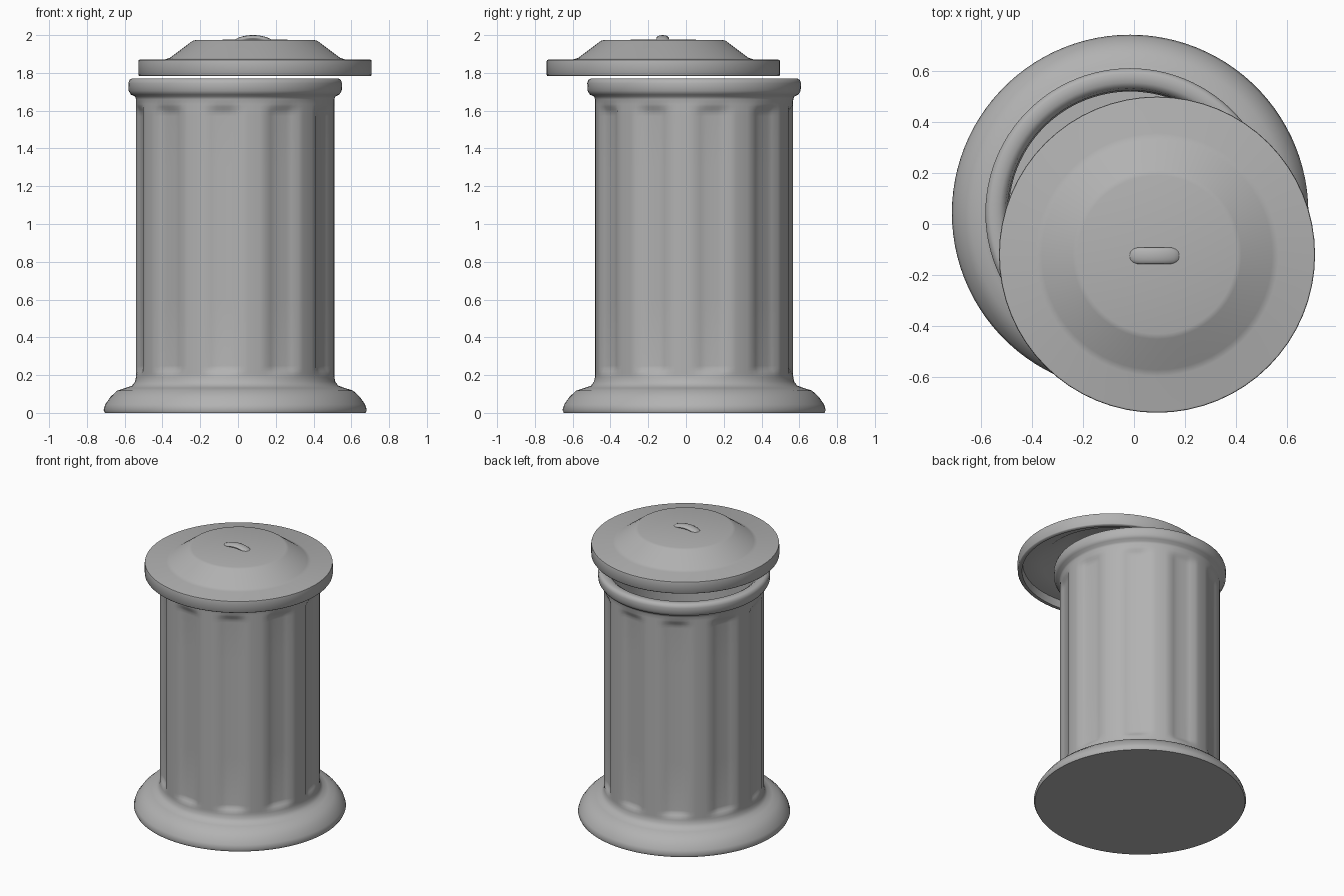
import bpy, bmesh
from math import sin, cos, pi, radians

if "Cube" in bpy.data.objects:
    bpy.data.objects.remove(bpy.data.objects["Cube"])

BODY = (-0.015, 0.043)   # axis of the can
LID = (0.09, -0.12)      # axis of the lid, pushed aside

grey = bpy.data.materials.new("dark_grey")
grey.diffuse_color = (0.445, 0.445, 0.445, 1)
grey.use_nodes = True
grey.node_tree.nodes["Principled BSDF"].inputs["Base Color"].default_value = grey.diffuse_color


def smooth(a, b, t):
    t = max(0.0, min(1.0, (t - a) / (b - a)))
    return t * t * (3 - 2 * t)


def finish(ob, angle=40):
    ob.data.materials.clear()
    ob.data.materials.append(grey)
    bpy.ops.object.select_all(action='DESELECT')
    ob.select_set(True)
    bpy.context.view_layer.objects.active = ob
    bpy.ops.object.shade_smooth_by_angle(angle=radians(angle))


def revolve(name, profile, centre, segs, radius_fn=None, angle=40):
    """Spin (r, z) points; r = 0 points close to a pole."""
    bm = bmesh.new()
    rings = []
    for i, (r, z) in enumerate(profile):
        if r == 0:
            rings.append([bm.verts.new((*centre, z))] * segs)
            continue
        ring = []
        for k in range(segs):
            a = 2 * pi * k / segs
            rr = radius_fn(i, r, z, a) if radius_fn else r
            ring.append(bm.verts.new((centre[0] + rr * sin(a), centre[1] - rr * cos(a), z)))
        rings.append(ring)
    for lo, hi in zip(rings, rings[1:]):
        for k in range(segs):
            n = (k + 1) % segs
            bm.faces.new(list(dict.fromkeys((lo[k], lo[n], hi[n], hi[k]))))
    bmesh.ops.recalc_face_normals(bm, faces=bm.faces)
    mesh = bpy.data.meshes.new(name)
    bm.to_mesh(mesh)
    bm.free()
    ob = bpy.data.objects.new(name, mesh)
    bpy.context.collection.objects.link(ob)
    finish(ob, angle)
    return ob


# Can: flared foot, fluted wall, rolled rim, hollow inside
foot = [(0, 0), (0.69, 0), (0.697, 0.015), (0.688, 0.045), (0.66, 0.085), (0.624, 0.118),
        (0.58, 0.132), (0.546, 0.144), (0.53, 0.165)]
wall = [(0.525, z) for z in (0.19, 0.205, 0.22, 0.235, 0.25, 0.6, 1.0, 1.3, 1.57, 1.59, 1.605, 1.62, 1.635, 1.66)]
rim = [(0.53, 1.675), (0.552, 1.685), (0.564, 1.705), (0.566, 1.745), (0.56, 1.763), (0.545, 1.771),
       (0.51, 1.77), (0.488, 1.755), (0.48, 1.72)]
inside = [(0.475, 1.6), (0.475, 0.14), (0, 0.14)]


def flute(i, r, z, a):
    if not len(foot) <= i < len(foot) + len(wall):
        return r
    d = abs((a - radians(-7) + pi / 10) % (pi / 5) - pi / 10)
    across = 1 - smooth(radians(5), radians(11), d)
    along = smooth(0.195, 0.245, z) * (1 - smooth(1.58, 1.645, z))
    return r - 0.023 * across * along


revolve("can_body", foot + wall + rim + inside, BODY, 100, flute, 60)

# Lid: skirted brim and raised dished crown, open beneath
revolve("lid", [(0, 1.976), (0.31, 1.975), (0.33, 1.97), (0.45, 1.88), (0.475, 1.872), (0.609, 1.87),
                (0.616, 1.868), (0.618, 1.86), (0.618, 1.79), (0.614, 1.784), (0.59, 1.784), (0.585, 1.84),
                (0.46, 1.85), (0.32, 1.95), (0, 1.955)], LID, 64, None, 60)

# Handle: short arched grip on the crown
curve = bpy.data.curves.new("lid_handle", 'CURVE')
curve.dimensions = '3D'
curve.bevel_depth = 0.014
curve.bevel_resolution = 4
curve.use_fill_caps = True
sp = curve.splines.new('POLY')
n = 12
sp.points.add(n)
for i, p in enumerate(sp.points):
    t = 2 * i / n - 1
    p.co = (0.09 * t, 0, 0.026 * (1 - t * t) - 0.014, 1)
    p.radius = max(0.25, (1 - t ** 6) ** 0.5)
handle = bpy.data.objects.new("lid_handle", curve)
handle.location = (LID[0] - 0.01, LID[1] - 0.004, 1.974)
handle.scale = (1.18, 2.35, 1)
bpy.context.collection.objects.link(handle)
bpy.ops.object.select_all(action='DESELECT')
handle.select_set(True)
bpy.context.view_layer.objects.active = handle
bpy.ops.object.convert(target='MESH')
finish(bpy.context.object, 60)
